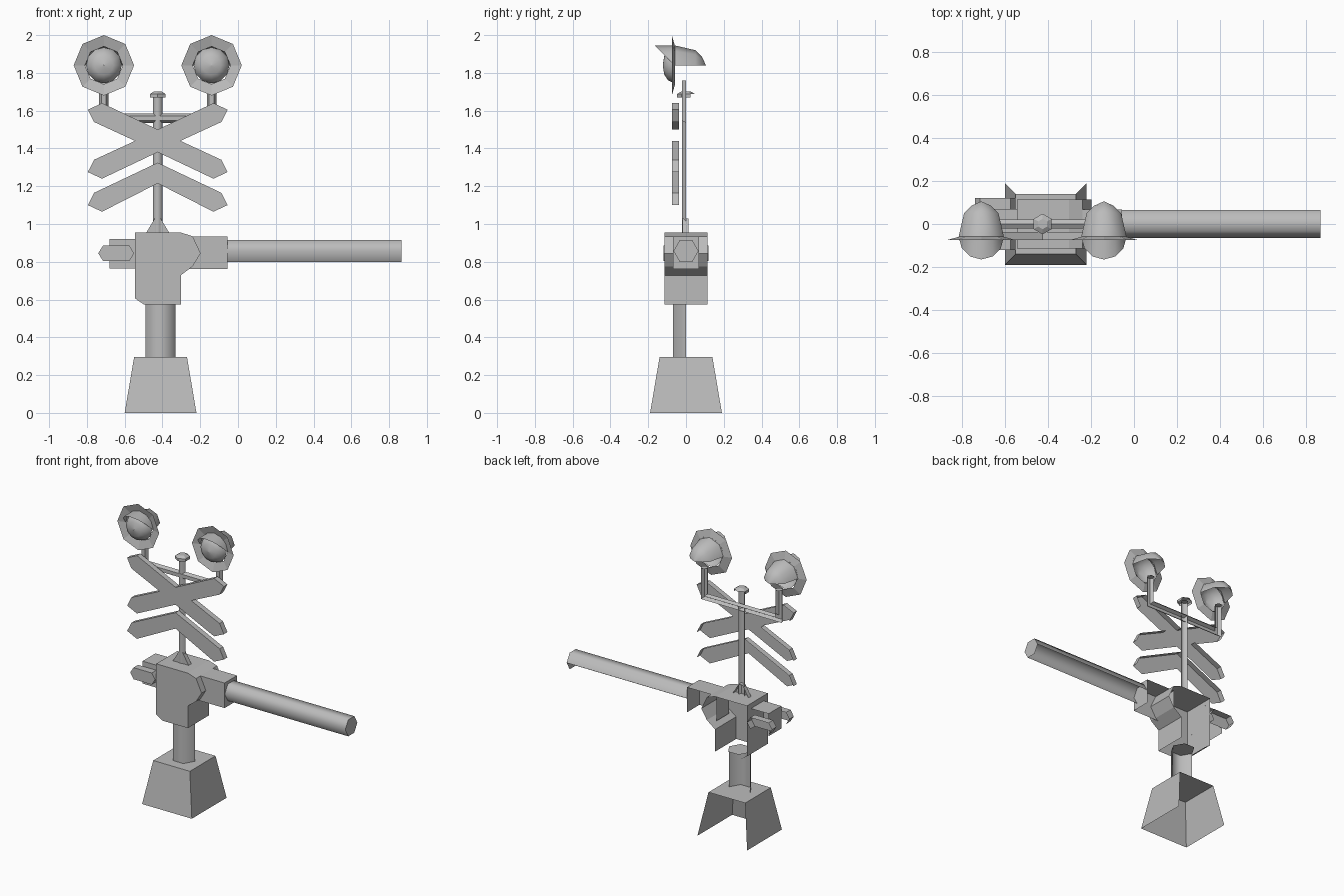
import bpy, bmesh, math
from mathutils import Vector

if "Cube" in bpy.data.objects:
    bpy.data.objects.remove(bpy.data.objects["Cube"])

grey = bpy.data.materials.new("plain grey")
grey.use_nodes = True
grey.diffuse_color = (0.5, 0.5, 0.5, 1)
grey.node_tree.nodes["Principled BSDF"].inputs["Base Color"].default_value = grey.diffuse_color

MAST_X = -0.425
LAMP_Z = 1.84


def open_rear(f):
    """Faces left out of the shell: vertical rear faces and undersides."""
    n = f.normal
    return (n.y > 0.3 and n.z < 0.3) or n.z < -0.88


def loft(name, rings, caps=True, drop=open_rear, smooth=0, closed=True):
    """Skin a list of equal-length point rings, then drop the unwanted faces."""
    bm = bmesh.new()
    loops = [[bm.verts.new(p) for p in ring] for ring in rings]
    n = len(loops[0])
    for a, b in zip(loops, loops[1:]):
        for i in range(n if closed else n - 1):
            j = (i + 1) % n
            bm.faces.new((a[i], a[j], b[j], b[i]))
    if caps:
        bm.faces.new(loops[0])
        bm.faces.new(loops[-1])
    bmesh.ops.remove_doubles(bm, verts=bm.verts, dist=0.0005)
    bmesh.ops.recalc_face_normals(bm, faces=bm.faces)
    bm.normal_update()
    if drop:
        bmesh.ops.delete(bm, geom=[f for f in bm.faces if drop(f)], context='FACES')
    me = bpy.data.meshes.new(name)
    bm.to_mesh(me)
    bm.free()
    me.materials.append(grey)
    ob = bpy.data.objects.new(name, me)
    bpy.context.collection.objects.link(ob)
    if smooth:
        bpy.ops.object.select_all(action='DESELECT')
        ob.select_set(True)
        bpy.context.view_layer.objects.active = ob
        bpy.ops.object.shade_smooth_by_angle(angle=math.radians(smooth))
    return ob


def plate(name, outline, y0, y1, **kw):
    """Front outline in x and z, given depth in y."""
    return loft(name, [[(x, y, z) for x, z in outline] for y in (y0, y1)], **kw)


def block(name, x0, x1, y, z0, z1):
    return plate(name, [(x0, z0), (x1, z0), (x1, z1), (x0, z1)], -y, y)


def circle(r, n, turn=0):
    return [(r * math.cos(turn + math.tau * i / n), r * math.sin(turn + math.tau * i / n))
            for i in range(n)]


def upright(name, x, stations, n=6, turn=0, **kw):
    """Stations are (height, radius) pairs on a vertical axis."""
    return loft(name, [[(x + a, b, z) for a, b in circle(r, n, turn)] for z, r in stations], **kw)


def lathe_y(name, x, stations, n=8, **kw):
    """Stations are (y, radius) pairs on the lamp axis."""
    return loft(name, [[(x + a, y, LAMP_Z + b) for a, b in circle(r, n)] for y, r in stations], **kw)


# Footing and post
loft("footing", [[(-0.41 + sx * h, sy * h, z) for sx, sy in ((-1, -1), (1, -1), (1, 1), (-1, 1))]
                 for h, z in ((0.19, 0), (0.14, 0.295))])
upright("lower_post", -0.41, [(0.295, 0.08), (0.575, 0.08)], smooth=70)

# Gear housing with rounded pivot side
plate("gear_housing", [(-0.545, 0.955), (-0.303, 0.955), (-0.24, 0.935), (-0.198, 0.845),
                       (-0.24, 0.776), (-0.303, 0.728), (-0.303, 0.575), (-0.50, 0.575),
                       (-0.545, 0.606)], -0.115, 0.115)

# Barrier arm and its socket
block("arm_socket", -0.28, -0.055, 0.068, 0.762, 0.935)
loft("barrier_arm", [[(x, a, 0.857 + b) for a, b in circle(0.066, 6)] for x in (-0.055, 0.866)],
     smooth=70)

# Counterweights
block("weight_carrier", -0.68, -0.54, 0.07, 0.765, 0.92)
weight = [(-0.74, 0.845), (-0.715, 0.885), (-0.575, 0.885),
          (-0.55, 0.845), (-0.575, 0.805), (-0.715, 0.805)]
for side, y0 in (("front", -0.12), ("rear", 0.07)):
    plate(side + "_counterweight", weight, y0, y0 + 0.05)

# Mast, foot fins and cap
upright("mast", MAST_X, [(0.955, 0.024), (1.68, 0.024)], smooth=70)
plate("mast_foot_fins", [(MAST_X - 0.06, 0.955), (MAST_X + 0.06, 0.955),
                         (MAST_X + 0.015, 1.03), (MAST_X - 0.015, 1.03)], -0.018, 0.012)
upright("mast_cap", MAST_X, [(1.67, 0.048), (1.688, 0.048), (1.702, 0.024)], turn=math.pi / 6)

# Bent tube carrying both lamps
tube = []
for px, pz, mx, mz in ((-0.285, 1.76, -1, 0), (-0.285, 1.56, -1, -1),
                       (0.285, 1.56, 1, -1), (0.285, 1.76, 1, 0)):
    tube.append([(MAST_X + px + a * mx, b, pz + a * mz) for a, b in circle(0.025, 6)])
loft("lamp_tube", tube, smooth=40)

# Crossed boards and the chevron board below
leg = [(0.337, -0.10), (0.37, -0.165), (0.295, -0.20)]
right = [(0, 0.06)] + [(x, -z) for x, z in reversed(leg)] + [(0.12, 0)] + leg + [(0, -0.06)]
cross = right + [(-x, z) for x, z in reversed(right[1:-1])]
chevron = [(0, 0.06)] + leg + [(0, -0.05)] + [(-x, z) for x, z in reversed(leg)]
for name, shape, z0 in (("crossed_boards", cross, 1.44), ("chevron_board", chevron, 1.265)):
    plate(name, [(MAST_X + x, z0 + z) for x, z in shape], -0.075, -0.037)

# Lamps
for side, x in (("right", MAST_X - 0.285), ("left", MAST_X + 0.285)):
    lathe_y(side + "_lamp_shield", x, [(-0.075, 0.16), (-0.058, 0.10)], caps=False, drop=None)
    lathe_y(side + "_lamp_lens", x, [(-0.06, 0.095), (-0.095, 0.08), (-0.115, 0.05), (-0.123, 0.001)],
            n=12, caps=False, drop=None, smooth=60)
    lathe_y(side + "_lamp_housing", x, [(-0.058, 0.105), (0.05, 0.08), (0.085, 0.045), (0.105, 0.001)],
            caps=False, smooth=60,
            drop=lambda f: f.calc_center_median().z < LAMP_Z)
    # Half-round visor, longest at the top
    arc = [math.pi * i / 6 for i in range(7)]
    loft(side + "_lamp_visor",
         [[(x + 0.105 * math.cos(t), -0.06 - reach * math.sin(t), LAMP_Z + 0.105 * math.sin(t))
           for t in arc] for reach in (0, 0.105)],
         caps=False, drop=None, smooth=60, closed=False)
